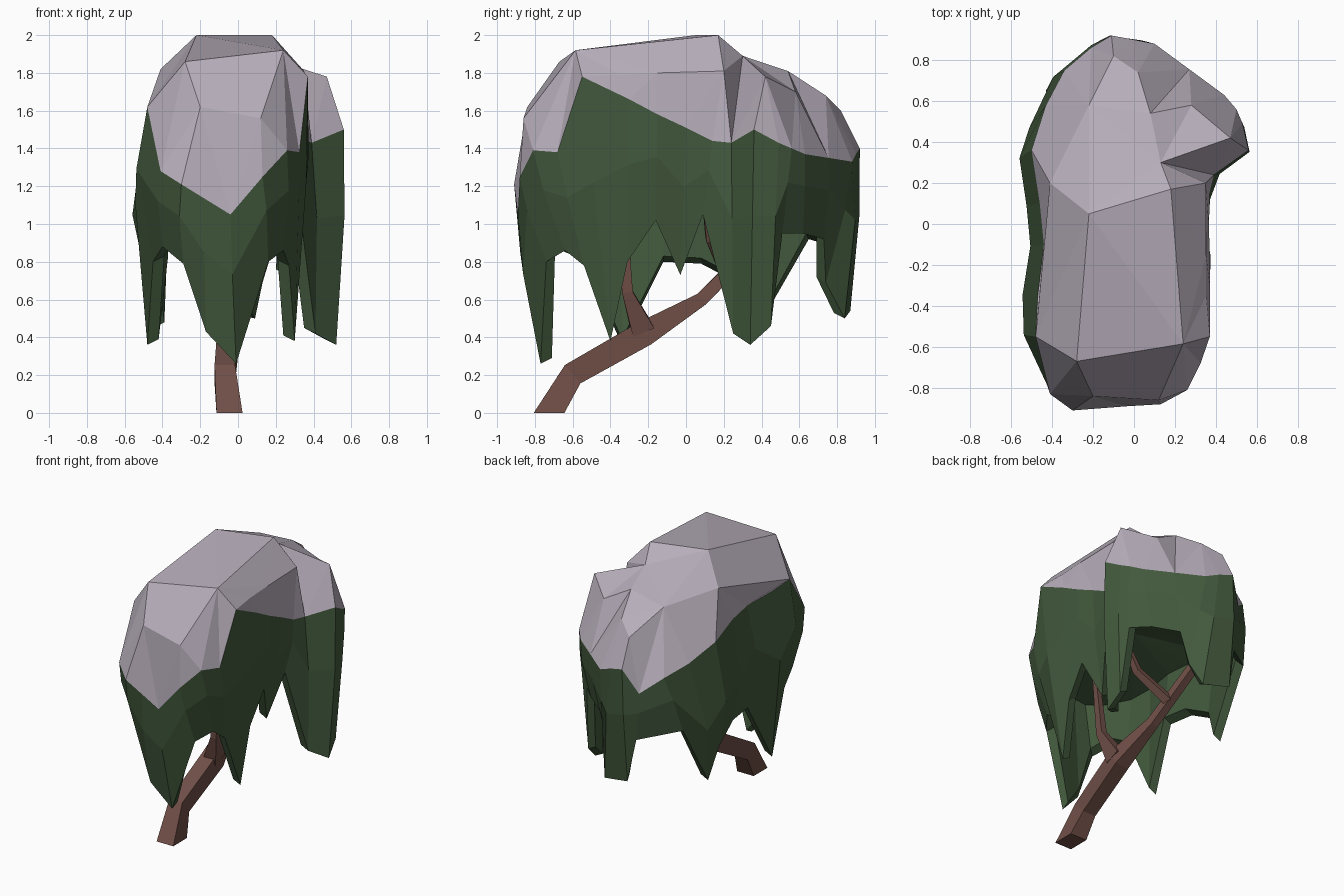
import bpy, bmesh, math
from mathutils import Vector
from mathutils.geometry import delaunay_2d_cdt

if "Cube" in bpy.data.objects:
    bpy.data.objects.remove(bpy.data.objects["Cube"])

def material(name, rgb):
    m = bpy.data.materials.new(name)
    m.diffuse_color = (*rgb, 1)
    m.use_nodes = True
    m.node_tree.nodes["Principled BSDF"].inputs["Base Color"].default_value = m.diffuse_color
    return m

SNOW = material("snow", (0.47, 0.42, 0.49))
LEAF = material("dark green leaves", (0.055, 0.100, 0.046))
BARK = material("reddish bark", (0.16, 0.077, 0.062))

def make(name, verts, faces, mat):
    me = bpy.data.meshes.new(name)
    me.from_pydata([tuple(v) for v in verts], [], faces)
    me.materials.append(mat)
    ob = bpy.data.objects.new(name, me)
    bpy.context.collection.objects.link(ob)
    return ob

def loft(rows):
    """Quads between closed rows of equal length."""
    n = len(rows[0])
    verts = [v for r in rows for v in r]
    faces = [(k*n + i, (k+1)*n + i, (k+1)*n + (i+1) % n, k*n + (i+1) % n)
             for k in range(len(rows) - 1) for i in range(n)]
    return verts, faces

def inward(p, d):
    """Move a point towards the crown's long middle line."""
    c = Vector((0, max(-0.55, min(0.55, p.y)), p.z))
    return p + (c - p).normalized() * d

# lower edge of the snow, anticlockwise from the front left
snow_line = [Vector(p) for p in (
    (-.41, -.83, 1.28), (-.30, -.91, 1.21), (-.17, -.90, 1.13), (-.04, -.89, 1.05),
    (.13, -.88, 1.25), (.26, -.81, 1.39), (.325, -.68, 1.38), (.37, -.55, 1.78),
    (.37, -.30, 1.66), (.37, -.15, 1.58), (.365, 0, 1.51), (.365, .14, 1.44),
    (.39, .24, 1.43), (.56, .36, 1.50), (.53, .49, 1.43), (.50, .56, 1.40),
    (.44, .63, 1.37), (.27, .755, 1.35), (.10, .88, 1.33), (0, .90, 1.37),
    (-.11, .92, 1.40), (-.21, .86, 1.22), (-.34, .75, 1.33), (-.43, .58, 1.40),
    (-.50, .36, 1.50), (-.46, .10, 1.56), (-.44, -.10, 1.58), (-.47, -.35, 1.60),
    (-.48, -.55, 1.62))]

# ragged hem of the hanging leaves, one point below each snow point
hem = [Vector(p) for p in (
    (-.40, -.70, .88), (-.29, -.79, .79), (-.17, -.80, .43), (-.01, -.77, .26),
    (.16, -.74, .80), (.24, -.64, .86), (.27, -.54, .78), (.30, -.40, .38),
    (.32, -.31, .80), (.33, -.16, 1.02), (.26, -.03, .73), (.33, .09, 1.05),
    (.41, .25, .42), (.52, .34, .36), (.50, .45, .46), (.47, .51, .95),
    (.36, .62, .95), (.20, .73, .92), (.13, .74, .69), (.09, .84, .50),
    (-.12, .87, .54), (-.18, .85, .86), (-.43, .65, .92), (-.45, .38, .45),
    (-.48, .29, .68), (-.45, .08, .79), (-.43, -.12, .80), (-.48, -.34, .36),
    (-.45, -.53, .80))]

# snow cap: height field over the snow line plus a few ridge points
ridge = [Vector(p) for p in (
    (.24, -.585, 1.92), (-.28, -.67, 1.86), (-.20, -.84, 1.62), (.12, -.86, 1.56),
    (-.22, .05, 2.0), (.18, .17, 2.0), (.35, .20, 1.81), (.352, -.15, 1.80),
    (.352, -.35, 1.79), (.47, .42, 1.78), (.13, .30, 1.89), (-.41, .20, 1.82),
    (.28, .58, 1.70), (.08, .54, 1.81), (.02, .74, 1.68),
    (-.10, .82, 1.60), (-.22, .58, 1.77))]
pts = snow_line + ridge
S = len(snow_line)
creases = [(0, 1), (0, 5), (1, 4), (4, 5), (0, 8), (8, 7), (7, 6), (5, 6), (1, 2), (0, 3),
           (2, 3), (4, 11), (5, 10), (10, 9), (10, 13)]
creases = [(S + a, S + b) for a, b in creases] + [(S + 11, S - 1), (S + 1, S - 1), (S, 7)]
co, _, tris, orig, _, _ = delaunay_2d_cdt(
    [p.xy for p in pts], creases, [list(range(S))], 1, 1e-5)
make("snow_cap", [(c.x, c.y, pts[o[0]].z) for c, o in zip(co, orig)],
     [tuple(t) for t in tris], SNOW)

# leaf curtain: outer skin, ragged hem, inner skin and a shallow ceiling inside
belly = []
for s, h in zip(snow_line, hem):
    left = s.x < -.42
    belly.append(inward(s.lerp(h, .55 if left and s.y > 0 else .4), -.07 if left else -.02))
lip = [inward(h, .06) + Vector((0, 0, .03)) for h in hem]
inner = []
for b in belly:
    p = inward(b, .11)
    p.z = 1.18
    inner.append(p)
verts, faces = loft([snow_line, belly, hem, lip, inner])
n = len(hem)
verts.append(Vector((0, 0, 1.3)))
faces += [(4*n + i, 5*n, 4*n + (i+1) % n) for i in range(n)]
make("leaf_curtain", verts, faces, LEAF)

def limb(name, path, sides=4):
    """Tapered limb; path entries are (x, y, z, radius)."""
    p = [Vector(q[:3]) for q in path]
    rows = []
    for k, q in enumerate(path):
        t = (p[min(k+1, len(p)-1)] - p[max(k-1, 0)]).normalized()
        if q[2] == 0:
            t = Vector((0, 0, 1))
        u = Vector((1, 0, 0))
        u = (u - t * u.dot(t)).normalized()
        w = t.cross(u)
        rows.append([p[k] + (u*.85*math.cos(a) + w*math.sin(a)) * q[3]
                     for a in (2*math.pi*(i+.5)/sides for i in range(sides))])
    verts, faces = loft(rows)
    m = len(verts)
    faces += [tuple(range(sides)), tuple(range(m-1, m-sides-1, -1))]
    ob = make(name, verts, faces, BARK)
    bm = bmesh.new()
    bm.from_mesh(ob.data)
    bmesh.ops.recalc_face_normals(bm, faces=bm.faces)
    bm.to_mesh(ob.data)
    bm.free()

# leaning trunk with two side branches
limb("trunk", [(-.045, -.725, 0, .115), (-.07, -.60, .205, .09), (-.05, -.22, .42, .095),
               (-.10, .08, .60, .05), (-.19, .42, .94, .045), (-.24, .55, 1.22, .025)])
limb("front_branch", [(-.04, -.23, .44, .085), (.03, -.31, .64, .04), (.07, -.34, 1.22, .022)])
limb("side_branch", [(-.13, .22, .72, .045), (.08, .13, .92, .035), (.20, .09, 1.22, .02)])
